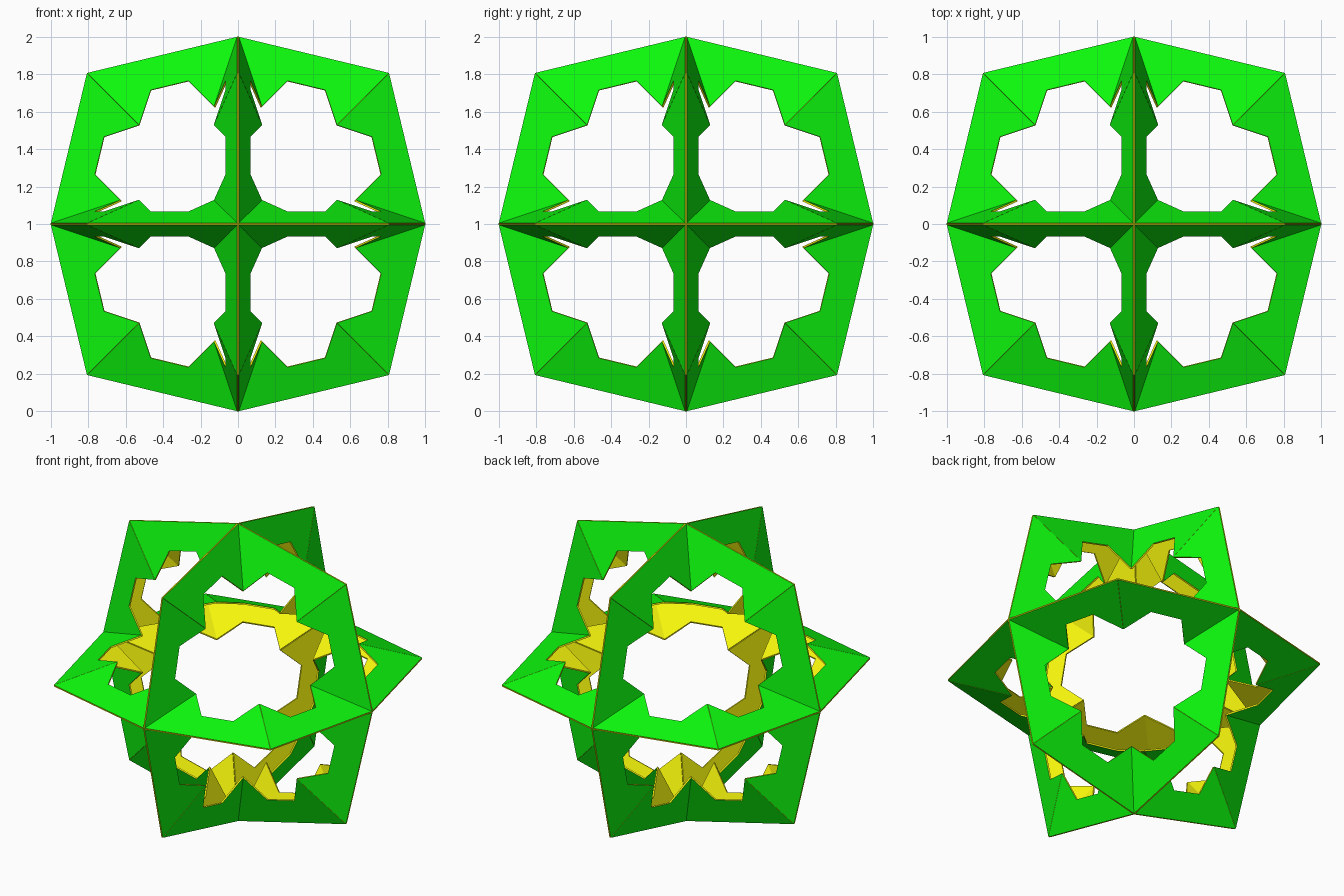
import bpy
from itertools import permutations, product
from mathutils import Vector

if "Cube" in bpy.data.objects:
    bpy.data.objects.remove(bpy.data.objects["Cube"])


def material(name, color):
    m = bpy.data.materials.new(name)
    m.diffuse_color = color
    m.use_nodes = True
    m.node_tree.nodes["Principled BSDF"].inputs["Base Color"].default_value = m.diffuse_color
    return m


green = material("green_outside", (0.004, 0.95, 0.004, 1))
yellow = material("yellow_inside", (0.98, 0.98, 0.004, 1))

EDGE = 0.806     # raised edge point (EDGE, EDGE, 0)
DIMPLE = 0.25    # centre of the sunken panel
THICK = 0.01


def facet(a, e, c):
    """Flat facet of the panel: triangle with its dimple corner cut out."""
    weights = [(1, 0, 0), (0, 1, 0), (0, .5, .5),
               (.25, .5, .25), (.5, .25, .25), (.5, 0, .5)]
    return [a * i + e * j + c * k for i, j, k in weights]


def panel(signs, number):
    """Six-sided dimpled ring covering one octant, made of six separate facets."""
    axes = [Vector([signs[i] if i == k else 0 for i in range(3)]) for k in range(3)]
    centre = Vector(signs) * DIMPLE
    verts, faces = [], []
    for i, j in permutations(range(3), 2):
        pts = facet(axes[i], (axes[i] + axes[j]) * EDGE, centre)
        if (pts[1] - pts[0]).cross(pts[2] - pts[1]).dot(centre) < 0:
            pts.reverse()
        faces.append(range(len(verts), len(verts) + len(pts)))
        verts += pts
    mesh = bpy.data.meshes.new("octant_panel")
    mesh.from_pydata(verts, [], faces)
    mesh.materials.append(green)
    mesh.materials.append(yellow)
    ob = bpy.data.objects.new(f"octant_panel_{number}", mesh)
    ob.location.z = 1
    bpy.context.collection.objects.link(ob)
    # Thin sheet: green outside, yellow inside and on the rim
    mod = ob.modifiers.new("sheet", 'SOLIDIFY')
    mod.thickness = THICK
    mod.offset = 0
    mod.material_offset = 1
    mod.material_offset_rim = 1


# Eight panels, one per octant
for n, s in enumerate(product((-1, 1), repeat=3), 1):
    panel(s, n)
